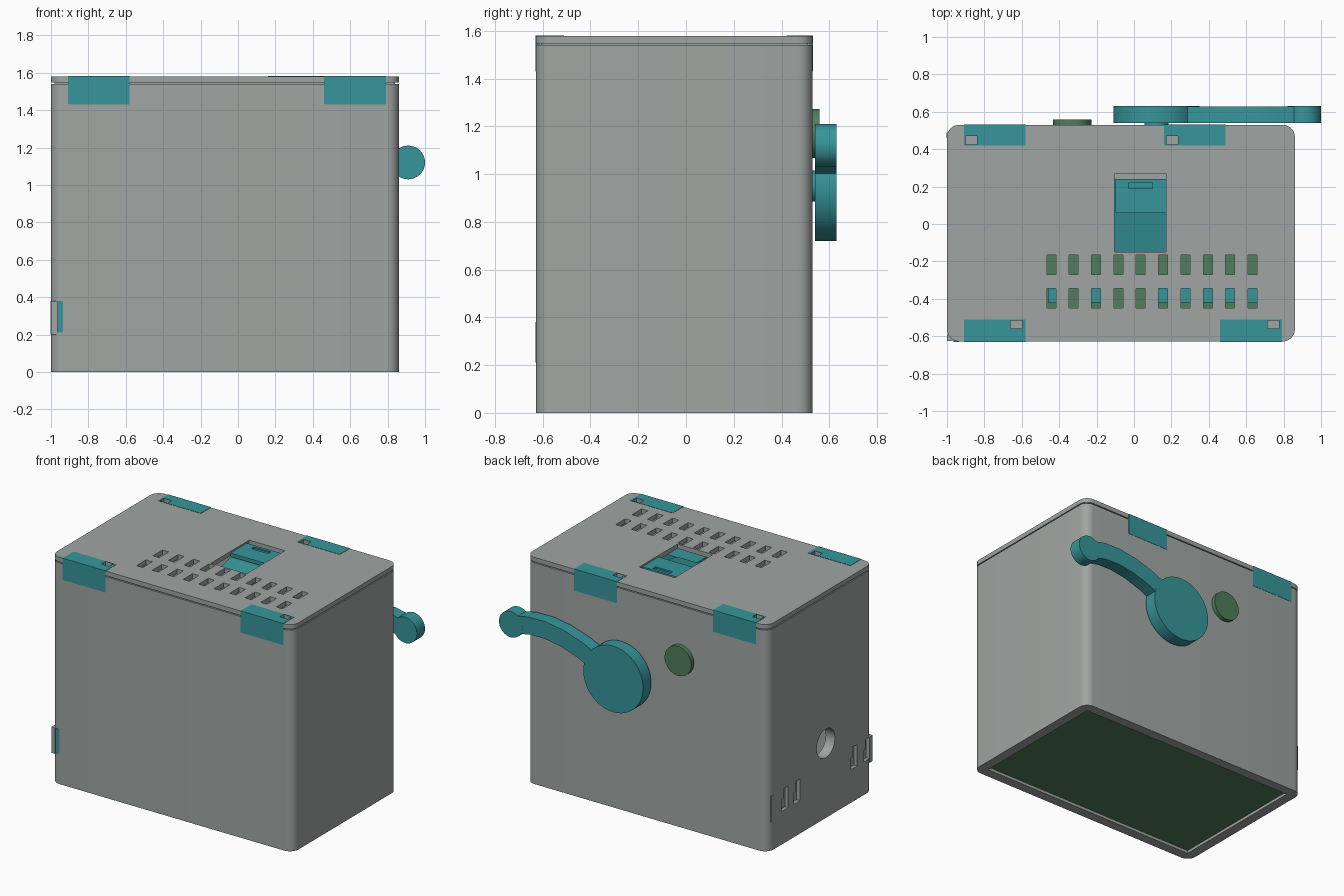
import bpy, bmesh, math

if "Cube" in bpy.data.objects:
    bpy.data.objects.remove(bpy.data.objects["Cube"])


def material(name, rgb):
    m = bpy.data.materials.new(name)
    m.diffuse_color = (*rgb, 1)
    m.use_nodes = True
    m.node_tree.nodes["Principled BSDF"].inputs["Base Color"].default_value = m.diffuse_color
    return m


GREY = material("case grey", (0.352, 0.381, 0.366))
TEAL = material("teal", (0.037, 0.305, 0.328))
GREEN = material("green", (0.08, 0.205, 0.107))


def add_prism(bm, pts, axis, lo, hi):
    """Extrude a 2D outline along an axis."""
    place = {"x": lambda a, b, h: (h, a, b),
             "y": lambda a, b, h: (a, h, b),
             "z": lambda a, b, h: (a, b, h)}[axis]
    low = [bm.verts.new(place(a, b, lo)) for a, b in pts]
    top = [bm.verts.new(place(a, b, hi)) for a, b in pts]
    n = len(pts)
    bm.faces.new(low)
    bm.faces.new(top)
    for i in range(n):
        j = (i + 1) % n
        bm.faces.new((low[i], low[j], top[j], top[i]))


def make(name, parts, mat, smooth=False, helper=False):
    bm = bmesh.new()
    for p in parts:
        add_prism(bm, *p)
    bmesh.ops.recalc_face_normals(bm, faces=bm.faces)
    mesh = bpy.data.meshes.new(name)
    bm.to_mesh(mesh)
    bm.free()
    mesh.materials.append(mat)
    ob = bpy.data.objects.new(name, mesh)
    bpy.context.collection.objects.link(ob)
    if smooth:
        bpy.ops.object.select_all(action="DESELECT")
        ob.select_set(True)
        bpy.context.view_layer.objects.active = ob
        bpy.ops.object.shade_smooth_by_angle(angle=math.radians(30))
    if helper:
        ob.hide_render = True
        ob.hide_viewport = True
        ob.display_type = "WIRE"
    return ob


def cut(ob, cutter):
    mod = ob.modifiers.new("cut", "BOOLEAN")
    mod.operation = "DIFFERENCE"
    mod.solver = "EXACT"
    mod.object = cutter


def box(x0, x1, y0, y1, z0, z1):
    return [(x0, y0), (x1, y0), (x1, y1), (x0, y1)], "z", z0, z1


def circle(cx, cy, r, n=48):
    return [(cx + r * math.cos(2 * math.pi * i / n),
             cy + r * math.sin(2 * math.pi * i / n)) for i in range(n)]


def round_rect(x0, x1, y0, y1, r, n=8):
    pts = []
    corners = [(x1 - r, y1 - r), (x0 + r, y1 - r), (x0 + r, y0 + r), (x1 - r, y0 + r)]
    for k, (cx, cy) in enumerate(corners):
        for i in range(n + 1):
            a = math.pi / 2 * (k + i / n)
            pts.append((cx + r * math.cos(a), cy + r * math.sin(a)))
    return pts


# Main dimensions
X0, X1, Y0, Y1 = -1.0, 0.86, -0.628, 0.53
SPLIT, TOP, WALL = 1.54, 1.579, 0.07
outline = round_rect(X0, X1, Y0, Y1, 0.065)

# Hollow case: four walls, side port and small catch slots in the left wall
case = make("case", [(outline, "z", 0, SPLIT)], GREY, smooth=True)
cavity = make("cavity_cutter", [box(X0 + WALL, X1 - WALL, Y0 + WALL, Y1 - WALL, -0.1, 1.7)],
              GREY, helper=True)
side_cuts = [(circle(-0.11, 0.52, 0.1), "x", -1.1, -0.9)]
for y in (0.34, 0.21, -0.42, -0.56):
    # stepped catch slot: narrow upper half, wider lower half
    side_cuts.append(([(y - 0.035, 0.23), (y + 0.035, 0.23), (y + 0.035, 0.31),
                       (y + 0.015, 0.31), (y + 0.015, 0.38), (y - 0.035, 0.38)],
                      "x", -1.1, -0.975))
side_cutter = make("side_cutter", side_cuts, GREY, helper=True)
cut(case, cavity)
cut(case, side_cutter)

# Catch plates squaring the left corners
make("front_catch_plate", [box(-1.0, -0.97, -0.626, -0.59, 0.2, 0.38)], GREY)
make("front_catch", [box(-0.966, -0.935, -0.63, -0.61, 0.21, 0.38)], TEAL)
make("back_catch_plate", [box(-1.002, -0.98, 0.46, 0.49, 0.2, 0.38)], GREY)

# Lid with a shadow gap lip, vent slots and latch opening
lid = make("lid", [(outline, "z", SPLIT + 0.007, TOP)], GREY, smooth=True)
make("lid_lip", [(r, "z", SPLIT - 0.02, SPLIT + 0.012) if i == 0 else r
                 for i, r in enumerate([
                     [(X0 + 0.02, Y0 + 0.02), (X1 - 0.02, Y0 + 0.02),
                      (X1 - 0.02, Y0 + 0.05), (X0 + 0.02, Y0 + 0.05)],
                     box(X0 + 0.02, X1 - 0.02, Y1 - 0.05, Y1 - 0.02, 1.52, 1.552),
                     box(X0 + 0.02, X0 + 0.05, Y0 + 0.05, Y1 - 0.05, 1.52, 1.552),
                     box(X1 - 0.05, X1 - 0.02, Y0 + 0.05, Y1 - 0.05, 1.52, 1.552)])], GREY)
holes = [box(-0.103, 0.172, -0.15, 0.27, 1.4, 1.7)]
for i in range(10):
    x = -0.442 + i * 0.1195
    for y0, y1 in ((-0.27, -0.165), (-0.45, -0.345)):
        holes.append(box(x - 0.024, x + 0.024, y0, y1, 1.4, 1.7))
cut(lid, make("lid_cutter", holes, GREY, helper=True))

# Corner clips: angle brackets wrapping over the lid edge, each with a notch
clips = [("front_left_clip", -0.91, -1, -0.63), ("front_right_clip", 0.46, -1, 0.745),
         ("back_left_clip", -0.91, 1, -0.87), ("back_right_clip", 0.16, 1, 0.205)]
notches = []
for name, x, side, nx in clips:
    edge, inner = (Y0 - 0.002, -0.51) if side < 0 else (Y1 + 0.002, 0.42)
    t = 0.02 * side
    profile = [(edge, 1.43), (edge, 1.581), (inner, 1.581),
               (inner, 1.56), (edge - t, 1.56), (edge - t, 1.43)]
    clip = make(name, [(profile, "x", x, x + 0.33)], TEAL)
    y0, y1 = sorted((inner + 0.005 * side, inner + 0.05 * side))
    notches.append(box(nx - 0.03, nx + 0.03, y0, y1, 1.55, 1.7))
notch_cutter = make("notch_cutter", notches, GREY, helper=True)
for name, *_ in clips:
    cut(bpy.data.objects[name], notch_cutter)
cut(lid, notch_cutter)

# Top latch: slotted flap at the rear, ramp sinking toward the front
flap = make("latch_flap", [box(-0.10, 0.17, 0.06, 0.24, 1.545, 1.57)], TEAL)
cut(flap, make("flap_slot_cutter", [box(-0.03, 0.10, 0.19, 0.22, 1.56, 1.6)], TEAL, helper=True))
make("latch_ramp", [([(-0.15, 1.49), (0.06, 1.535), (0.24, 1.535), (0.24, 1.47),
                      (-0.15, 1.47)], "x", -0.103, 0.172)], TEAL)
make("latch_seat", [box(-0.103, 0.172, 0.24, 0.27, 1.47, 1.545)], GREY)

# Inside parts glimpsed through the openings
make("bottom_plate", [box(X0 + WALL, X1 - WALL, Y0 + WALL, Y1 - WALL, 0.02, 0.06)], GREEN)
make("inner_board", [box(-0.55, 0.75, -0.5, 0.4, 1.15, 1.2)], GREEN)
make("inner_block", [box(-0.87, -0.6, -0.18, -0.04, 0.43, 0.6)], GREEN)
make("inner_rollers", [box(x, x + w, -0.42, -0.3, 1.2, 1.4)
                       for x, w in ((-0.46, 0.05), (-0.23, 0.06), (0.13, 0.56))], TEAL)

# Round button on the back
make("back_button", [(circle(-0.33, 1.17, 0.103), "y", 0.5, 0.56)], GREEN, smooth=True)

# Crank: hub disc, curved arm and rounded end, on a short shaft
make("crank_shaft", [(circle(0.12, 0.95, 0.065), "y", 0.5, 0.56)], TEAL, smooth=True)
make("crank_hub", [(circle(0.12, 0.95, 0.23, 64), "y", 0.54, 0.63)], TEAL, smooth=True)
make("crank_end", [(circle(0.91, 1.12, 0.09), "y", 0.54, 0.63)], TEAL, smooth=True)
path = [(0.24, 1.02), (0.38, 1.085), (0.52, 1.13), (0.65, 1.15), (0.77, 1.148), (0.90, 1.12)]
upper, lower = [], []
for i, (x, z) in enumerate(path):
    (ax, az), (bx, bz) = path[max(i - 1, 0)], path[min(i + 1, len(path) - 1)]
    length = math.hypot(bx - ax, bz - az)
    nx, nz = -(bz - az) / length * 0.06, (bx - ax) / length * 0.06
    upper.append((x + nx, z + nz))
    lower.append((x - nx, z - nz))
make("crank_arm", [(upper + lower[::-1], "y", 0.5405, 0.6295)], TEAL, smooth=True)
